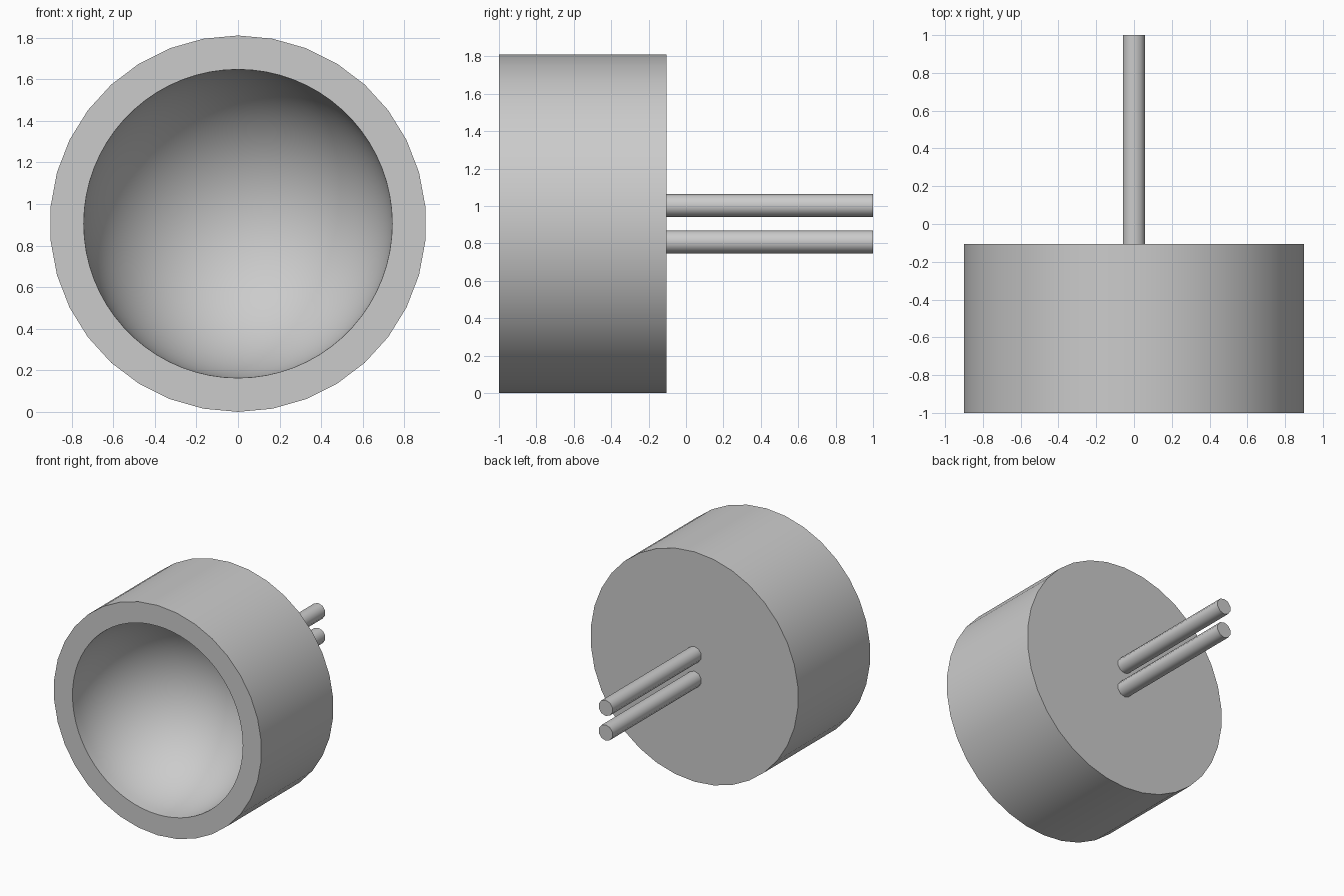
import bpy, bmesh
from math import sin, cos, pi

if "Cube" in bpy.data.objects:
    bpy.data.objects.remove(bpy.data.objects["Cube"])

grey = bpy.data.materials.new("plain grey")
grey.use_nodes = True
colour = (0.6, 0.6, 0.6, 1)
grey.diffuse_color = colour
grey.node_tree.nodes["Principled BSDF"].inputs["Base Color"].default_value = colour

MID = 0.905      # height of the housing axis
FRONT, BACK, TIP = -1.0, -0.105, 1.0
OUTER, BOWL = 0.905, 0.742


def finish(bm, name):
    bmesh.ops.recalc_face_normals(bm, faces=bm.faces)
    mesh = bpy.data.meshes.new(name)
    bm.to_mesh(mesh)
    bm.free()
    mesh.materials.append(grey)
    obj = bpy.data.objects.new(name, mesh)
    bpy.context.collection.objects.link(obj)
    bpy.ops.object.select_all(action='DESELECT')
    obj.select_set(True)
    bpy.context.view_layer.objects.active = obj
    bpy.ops.object.shade_smooth_by_angle(angle=pi / 4.5)
    return obj


def ring(bm, radius, y, z, sides):
    # Ring around the y axis with a vertex at the top
    return [bm.verts.new((radius * sin(2 * pi * i / sides), y,
                          z + radius * cos(2 * pi * i / sides)))
            for i in range(sides)]


def bridge(bm, a, b):
    for i in range(len(a)):
        j = (i + 1) % len(a)
        bm.faces.new((a[i], a[j], b[j], b[i]))


# Housing wall and back
bm = bmesh.new()
front = ring(bm, OUTER, FRONT, MID, 34)
back = ring(bm, OUTER, BACK, MID, 34)
bridge(bm, front, back)
bm.faces.new(back)

# Hemispherical bowl, finely divided, joined to the wall by the flat rim
SIDES, STEPS = 68, 18
rim = ring(bm, BOWL, FRONT, MID, SIDES)
for i in range(34):
    j = (i + 1) % 34
    bm.faces.new((front[i], front[j], rim[2 * j], rim[2 * i + 1], rim[2 * i]))
last = rim
for s in range(1, STEPS):
    a = s / STEPS * pi / 2
    new = ring(bm, BOWL * cos(a), FRONT + BOWL * sin(a), MID, SIDES)
    bridge(bm, last, new)
    last = new
pole = bm.verts.new((0, FRONT + BOWL, MID))
for i in range(SIDES):
    bm.faces.new((last[i], last[(i + 1) % SIDES], pole))
finish(bm, "bowl_housing")

# Two parallel pins on the back
for name, z in (("upper_pin", MID + 0.097), ("lower_pin", MID - 0.097)):
    bm = bmesh.new()
    root = ring(bm, 0.062, BACK - 0.02, z, 10)
    tip = ring(bm, 0.062, TIP, z, 10)
    bridge(bm, root, tip)
    bm.faces.new(root)
    bm.faces.new(tip)
    finish(bm, name)
